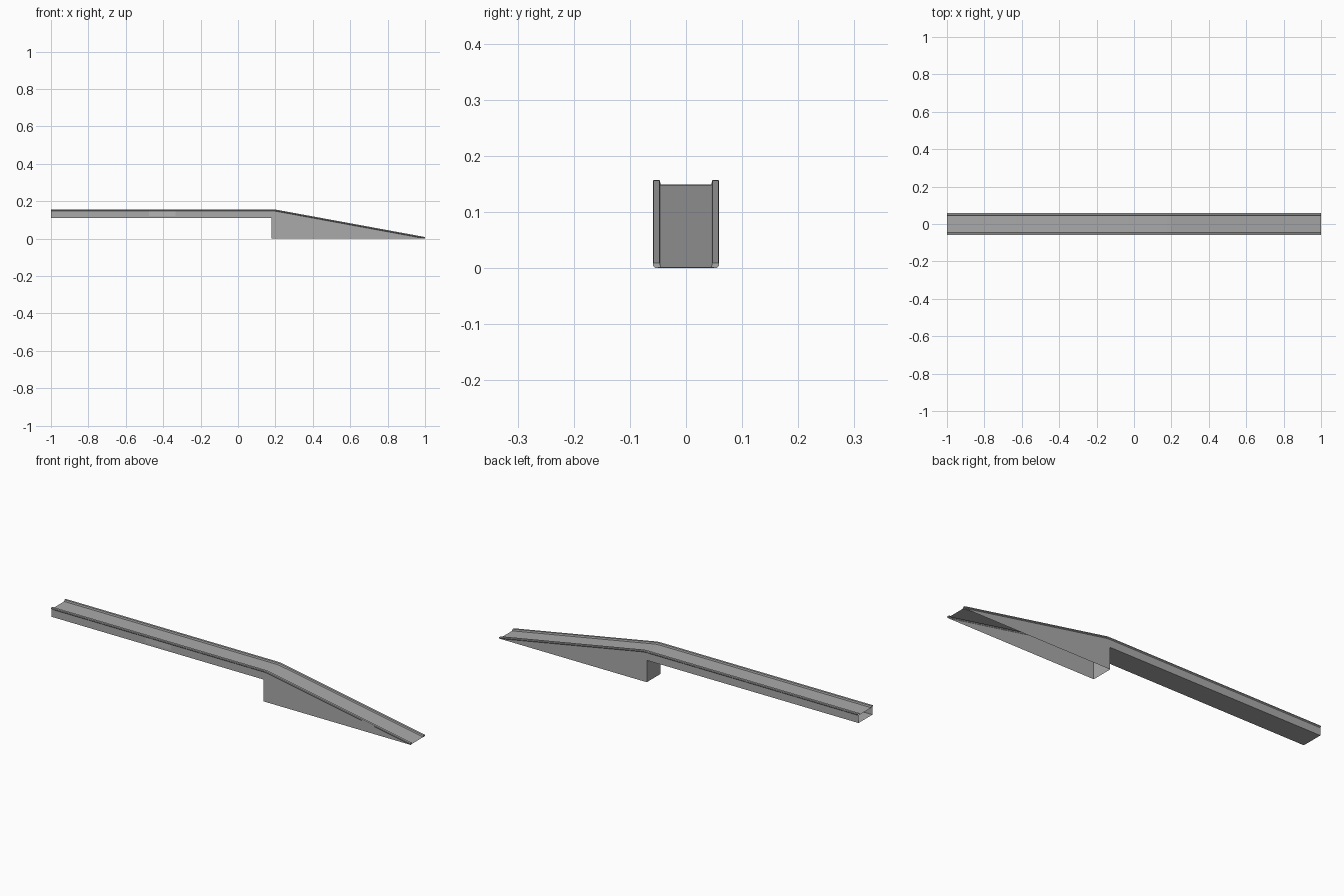
import bpy, bmesh

cube = bpy.data.objects.get("Cube")
if cube:
    bpy.data.objects.remove(cube)


def material(name, value):
    m = bpy.data.materials.new(name)
    m.use_nodes = True
    color = (value, value, value, 1)
    m.diffuse_color = color
    m.node_tree.nodes["Principled BSDF"].inputs["Base Color"].default_value = color
    return m


concrete = material("concrete grey", 0.40)
pale = material("pale grey", 0.47)

WALL_Y = 0.055
DECK_BOTTOM = 0.11
RAMP_START = 0.18
# Path of the road surface: x and height
ROAD = [(-1, 0.149), (RAMP_START, 0.149), (0.2, 0.148), (1, 0.001)]
# Half of the kerb section: y and height above the road
KERB = [(0.045, 0), (0.047, 0.008), (0.058, 0.008), (0.059, 0.006),
        (0.059, 0.003), (WALL_Y, -0.001)]


def add_object(name, bm, mat):
    bmesh.ops.remove_doubles(bm, verts=bm.verts, dist=0.00001)
    mesh = bpy.data.meshes.new(name)
    bm.to_mesh(mesh)
    bm.free()
    mesh.materials.append(mat)
    ob = bpy.data.objects.new(name, mesh)
    bpy.context.collection.objects.link(ob)
    return ob


def sweep(name, section, path):
    """Sweep an open section along the road; section points are (y, dz)."""
    bm = bmesh.new()
    rows = [[bm.verts.new((x, y, max(z + dz, 0))) for y, dz in section] for x, z in path]
    for a, b in zip(rows, rows[1:]):
        for i in range(len(section) - 1):
            bm.faces.new((a[i], b[i], b[i + 1], a[i + 1]))
    return add_object(name, bm, concrete)


def quads(name, faces, mat=concrete):
    bm = bmesh.new()
    for pts in faces:
        bm.faces.new([bm.verts.new(p) for p in pts])
    return add_object(name, bm, mat)


# Road surface
sweep("road_surface", [(-0.045, 0), (0.045, 0)], ROAD)

# Kerbs with a small outer lip, and side walls under them
for side, label in ((1, "left"), (-1, "right")):
    section = [(side * y, dz) for y, dz in KERB]
    sweep("kerb_" + label, section[::side], ROAD)
    y = side * WALL_Y
    top = [(x, y, max(z - 0.001, 0)) for x, z in ROAD]
    deck = [(-1, y, DECK_BOTTOM), (RAMP_START, y, DECK_BOTTOM), top[1], top[0]]
    ramp = [(RAMP_START, y, 0), (1, y, 0), top[2], top[1]]
    quads("side_wall_" + label, [f[::-side] for f in (deck, ramp)])
    # Kerb end at the foot of the ramp
    x, z = ROAD[-1]
    cap = [(x, py, max(z + dz, 0)) for py, dz in section]
    quads("kerb_end_" + label, [cap[::-side]])

# Underside of the level deck
quads("deck_underside", [[(-1, -WALL_Y, DECK_BOTTOM), (-1, WALL_Y, DECK_BOTTOM),
                          (RAMP_START, WALL_Y, DECK_BOTTOM), (RAMP_START, -WALL_Y, DECK_BOTTOM)]])

# Upright wall closing the tall end of the ramp
quads("ramp_end_wall", [[(RAMP_START, -WALL_Y, 0), (RAMP_START, -WALL_Y, DECK_BOTTOM),
                         (RAMP_START, WALL_Y, DECK_BOTTOM), (RAMP_START, WALL_Y, 0)]])

# Thin pale panel on the front of the deck
py = -WALL_Y - 0.001
quads("side_panel", [[(-0.475, py, 0.122), (-0.335, py, 0.122),
                      (-0.335, py, 0.147), (-0.475, py, 0.147)]], pale)
